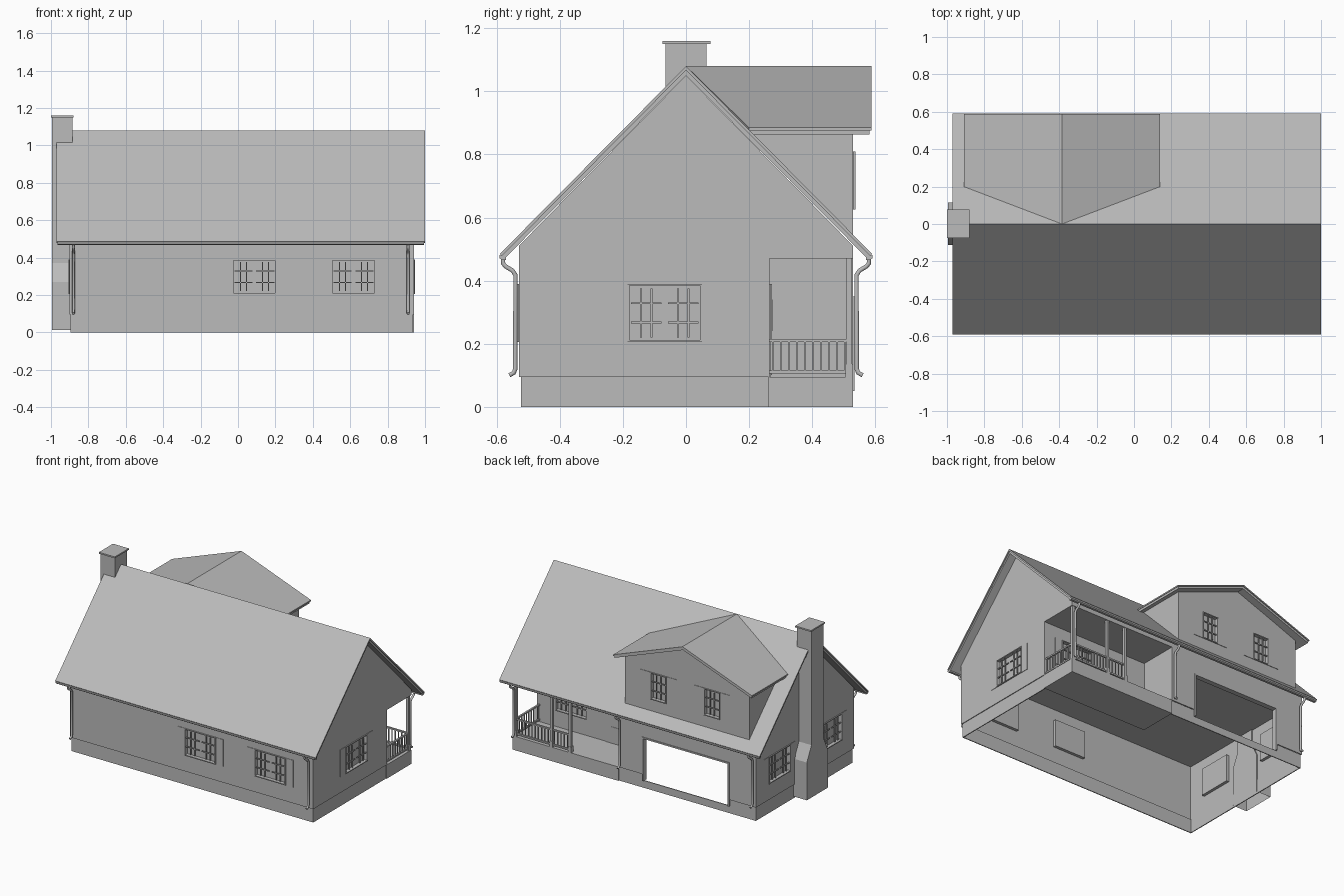
import bpy, bmesh
from mathutils import Vector

if "Cube" in bpy.data.objects:
    bpy.data.objects.remove(bpy.data.objects["Cube"])

GREY = bpy.data.materials.new("mid_grey")
GREY.diffuse_color = (.5, .5, .5, 1)
GREY.use_nodes = True
GREY.node_tree.nodes["Principled BSDF"].inputs["Base Color"].default_value = GREY.diffuse_color


def finish(name, bm):
    bmesh.ops.recalc_face_normals(bm, faces=bm.faces)
    me = bpy.data.meshes.new(name)
    bm.to_mesh(me)
    bm.free()
    me.materials.append(GREY)
    ob = bpy.data.objects.new(name, me)
    bpy.context.collection.objects.link(ob)
    return ob


def add_box(bm, x0, x1, y0, y1, z0, z1):
    vs = bmesh.ops.create_cube(bm, size=1)["verts"]
    for v in vs:
        v.co = Vector((x0 if v.co.x < 0 else x1,
                       y0 if v.co.y < 0 else y1,
                       z0 if v.co.z < 0 else z1))


def boxes(name, *dims):
    bm = bmesh.new()
    for d in dims:
        add_box(bm, *d)
    return finish(name, bm)


def prism(name, pts, axis, a, b):
    """Extrude a side profile (y,z) along x, or (x,z) along y."""
    bm = bmesh.new()
    put = (lambda p, t: (t, p[0], p[1])) if axis == "x" else (lambda p, t: (p[0], t, p[1]))
    f = bm.faces.new([bm.verts.new(put(p, a)) for p in pts])
    ext = bmesh.ops.extrude_face_region(bm, geom=[f])["geom"]
    shift = Vector((b - a, 0, 0) if axis == "x" else (0, b - a, 0))
    bmesh.ops.translate(bm, vec=shift, verts=[v for v in ext if isinstance(v, bmesh.types.BMVert)])
    return finish(name, bm)


# Wall planes: axis of the normal, position, outward sign
WALLS = {"front": ("y", -.53, -1), "back": ("y", .53, 1), "porch": ("y", .265, 1),
         "right": ("x", .94, 1), "left": ("x", -.90, -1)}


def wall_box(bm, wall, u0, u1, z0, z1, d0, d1):
    axis, p, s = WALLS[wall]
    lo, hi = sorted((p + s * d0, p + s * d1))
    if axis == "y":
        add_box(bm, u0, u1, lo, hi, z0, z1)
    else:
        add_box(bm, lo, hi, u0, u1, z0, z1)


cutters = bmesh.new()


def window(name, wall, u0, u1, z0, z1, sashes=2, shutter=.055):
    bm = bmesh.new()
    f = .006
    wall_box(cutters, wall, u0 + .002, u1 - .002, z0 + .002, z1 - .002, -.05, .05)
    # Frame ring, recessed glass
    for a, b, c, d in ((u0, u0 + f, z0, z1), (u1 - f, u1, z0, z1),
                       (u0 + f, u1 - f, z0, z0 + f), (u0 + f, u1 - f, z1 - f, z1)):
        wall_box(bm, wall, a, b, c, d, -.026, .007)
    wall_box(bm, wall, u0 + f, u1 - f, z0 + f, z1 - f, -.026, -.018)
    # Glazing bars
    w = (u1 - u0) / sashes
    for i in range(sashes):
        a, b = u0 + i * w + .01, u0 + (i + 1) * w - .01
        for k in (1, 2):
            u = a + (b - a) * k / 3
            z = z0 + (z1 - z0) * k / 3
            wall_box(bm, wall, u - .003, u + .003, z0 + .015, z1 - .015, -.003, .004)
            wall_box(bm, wall, a, b, z - .003, z + .003, -.003, .004)
    for a, b in ((u0 - shutter, u0), (u1, u1 + shutter)):
        wall_box(bm, wall, a, b, z0, z1, -.002, .003)
    return finish(name, bm)


# Foundation, slightly inset, open underneath
T = .006
boxes("foundation",
      (-.895, .935, -.523, -.523 + T, 0, .095),
      (-.895, -.895 + T, -.523, .523, 0, .095),
      (.935 - T, .935, -.523, .265, 0, .095),
      (-.895, -.69, .523 - T, .523, 0, .095),
      (-.69, -.05, .523 - T, .523, 0, .05),
      (-.05, .14, .523 - T, .523, 0, .095))
boxes("porch_floor", (.14, .94, .262, .53, 0, .095))

# Walls
left = prism("left_gable_wall", [(-.53, .095), (.53, .095), (.53, .51), (0, 1.05), (-.53, .51)],
             "x", -.90, -.90 + T)
right = prism("right_gable_wall", [(-.53, .095), (.265, .095), (.265, .47), (.53, .47),
                                   (.53, .51), (0, 1.05), (-.53, .51)], "x", .94 - T, .94)
front = boxes("front_wall", (-.90, .94, -.53, -.53 + T, .095, .51))
prism("back_wall", [(-.90, .095), (-.69, .095), (-.69, .34), (-.05, .34), (-.05, .095),
                    (.14, .095), (.14, .47), (.94, .47), (.94, .51), (-.90, .51)],
      "y", .53 - T, .53)
porch = boxes("porch_back_wall", (.14, .94, .265 - T, .265, .095, .47))
boxes("porch_side_wall", (.14 - T, .14, .265 - T, .53, .095, .47))
boxes("ceiling", (-.895, .935, -.525, .525, .47, .478))

# Garage opening trim
boxes("garage_frame", (-.70, -.69, .50, .535, .05, .35), (-.05, -.04, .50, .535, .05, .35),
      (-.70, -.04, .50, .535, .34, .35))

# Main roof: shingle layer, inset deck below, gutters
prism("main_roof", [(0, 1.08), (.59, .485), (.584, .478), (0, 1.067), (-.584, .478), (-.59, .485)],
      "x", -.97, 1.0)
prism("roof_deck", [(0, 1.07), (.586, .48), (.577, .468), (0, 1.05), (-.577, .468), (-.586, .48)],
      "x", -.963, .993)
for s, n in ((-1, "front"), (1, "back")):
    prism(n + "_gutter", [(s * .57, .482), (s * .592, .482), (s * .592, .472),
                          (s * .585, .466), (s * .57, .466)], "x", -.965, .995)

# Dormer: roof sheared along the valleys, front wall, cheeks
C, HW = -.385, .525
roof_layers = [
    prism("dormer_roof", [(C, 1.08), (C + HW, .885), (C + HW, .876), (C, 1.071),
                          (C - HW, .876), (C - HW, .885)], "y", 0, .588),
    prism("dormer_deck", [(C, 1.073), (C + HW - .006, .88), (C + HW - .006, .863), (C, 1.055),
                          (C - HW + .006, .863), (C - HW + .006, .88)], "y", 0, .582)]
for roof in roof_layers:
    for v in roof.data.vertices:
        if v.co.y < .1:
            v.co.y = .2 * abs(v.co.x - C) / HW
dormer = prism("dormer_front", [(-.85, .53), (.09, .53), (.09, .88), (C, 1.06), (-.85, .88)],
               "y", .53 - T, .53)
for x, n in ((-.85, "left"), (.09 - T, "right")):
    prism("dormer_cheek_" + n, [(.53, .53), (.53, .88), (.19, .88)], "x", x, x + T)

# Chimney with a wide hearth base, shoulders and cap, open underneath
chimney = prism("chimney", [(-.112, .012), (.115, .012), (.115, .27), (.065, .37), (.065, 1.15),
                            (-.065, 1.15), (-.065, .37), (-.112, .27)], "x", -.995, -.885)
bm = bmesh.new()
bm.from_mesh(chimney.data)
bmesh.ops.delete(bm, geom=[f for f in bm.faces if f.normal.z < -.9], context="FACES")
bm.to_mesh(chimney.data)
bm.free()
boxes("chimney_cap", (-1.0, -.88, -.075, .077, 1.15, 1.16))

# Windows
window("front_window_a", "front", -.03, .205, .205, .39)
window("front_window_b", "front", .50, .735, .205, .39)
window("right_window", "right", -.185, .05, .205, .39)
window("left_window_a", "left", .16, .395, .205, .39)
window("left_window_b", "left", -.395, -.16, .205, .39)
window("porch_window", "porch", .56, .80, .205, .39)
window("dormer_window_a", "back", -.225, -.105, .625, .81, 1, .075)
window("dormer_window_b", "back", -.63, -.51, .625, .81, 1, .075)

# Cut the window holes
cut = finish("window_cutters", cutters)
cut.hide_render = True
for wall in (left, right, front, porch, dormer):
    m = wall.modifiers.new("holes", "BOOLEAN")
    m.operation = "DIFFERENCE"
    m.object = cut

# Front door inside the porch
bm = bmesh.new()
wall_box(bm, "porch", .20, .42, .095, .385, -.01, .004)
wall_box(bm, "porch", .22, .40, .10, .365, 0, .007)
for z0, z1 in ((.12, .21), (.24, .34)):
    for u in (.235, .32):
        wall_box(bm, "porch", u, u + .065, z0, z1, .005, .009)
finish("door", bm)

# Porch posts with base blocks
bm = bmesh.new()
for x in (.925, .65, .51):
    add_box(bm, x - .009, x + .009, .509, .527, .095, .47)
    add_box(bm, x - .012, x + .012, .506, .53, .095, .135)
finish("porch_posts", bm)

# Porch railing: back run and right side run
bm = bmesh.new()
for z in (.105, .205):
    add_box(bm, .51, .925, .512, .524, z, z + .01)
    add_box(bm, .919, .931, .265, .52, z, z + .01)
for i in range(1, 17):
    x = .51 + .415 * i / 17
    add_box(bm, x - .003, x + .003, .515, .521, .11, .21)
for i in range(10):
    y = .275 + .0255 * i
    add_box(bm, .922, .928, y - .003, y + .003, .11, .21)
finish("porch_railing", bm)

# Downspouts: curved pipes from gutter to foot
PATH = [(.58, .472), (.58, .455), (.572, .445), (.55, .432), (.541, .418), (.541, .12), (.546, .108), (.56, .10)]
for n, x, s in (("front_left", -.88, -1), ("front_right", .91, -1), ("back_left", -.88, 1),
                ("back_middle", .125, 1), ("back_right", .925, 1)):
    cu = bpy.data.curves.new("downspout_" + n, "CURVE")
    cu.dimensions = "3D"
    cu.bevel_depth = .008
    cu.bevel_resolution = 1
    cu.use_fill_caps = True
    cu.materials.append(GREY)
    sp = cu.splines.new("POLY")
    sp.points.add(len(PATH) - 1)
    for p, (y, z) in zip(sp.points, PATH):
        p.co = (x, s * y, z, 1)
    bpy.context.collection.objects.link(bpy.data.objects.new("downspout_" + n, cu))
